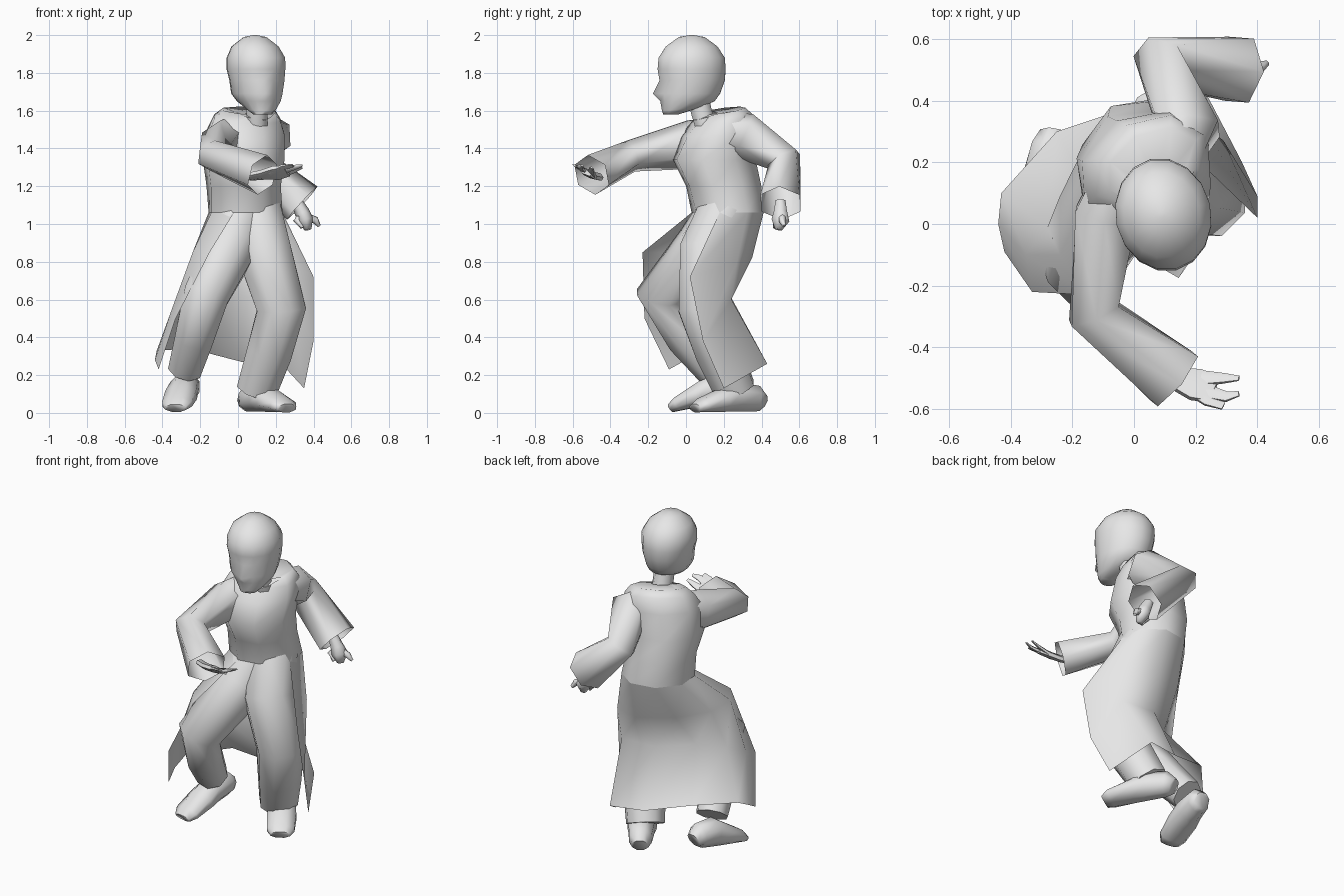
import bpy
import bmesh
import math
from mathutils import Vector

UNIT = 0.01  # the measurements below are in hundredths of a unit

default_cube = bpy.data.objects.get("Cube")
if default_cube:
    bpy.data.objects.remove(default_cube)

grey = bpy.data.materials.new("plain grey")
grey.use_nodes = True
grey.diffuse_color = (0.8, 0.8, 0.8, 1)
grey.node_tree.nodes["Principled BSDF"].inputs["Base Color"].default_value = grey.diffuse_color

parts = []


def loft(name, rings, closed=True, cap_start=False, cap_end=False):
    """Skin a list of point rings (or open rows) into one smooth object."""
    bm = bmesh.new()
    rows = [[bm.verts.new(Vector(point) * UNIT) for point in ring] for ring in rings]
    for lower, upper in zip(rows, rows[1:]):
        count = len(lower)
        for i in range(count if closed else count - 1):
            j = (i + 1) % count
            bm.faces.new((lower[i], lower[j], upper[j], upper[i]))
    if cap_start:
        bm.faces.new(rows[0][::-1])
    if cap_end:
        bm.faces.new(rows[-1])
    bmesh.ops.recalc_face_normals(bm, faces=bm.faces)
    mesh = bpy.data.meshes.new(name)
    bm.to_mesh(mesh)
    bm.free()
    mesh.materials.append(grey)
    part = bpy.data.objects.new(name, mesh)
    bpy.context.collection.objects.link(part)
    parts.append(part)
    return part


def tube(name, path, up=(0, 0, 1), sides=8, cap_start=False, cap_end=False):
    """Sweep an ellipse along a path of (x, y, z, half width, half height)."""
    centres = [Vector(station[:3]) for station in path]
    rings = []
    for i, (centre, station) in enumerate(zip(centres, path)):
        before = centres[max(i - 1, 0)]
        after = centres[min(i + 1, len(centres) - 1)]
        tangent = (after - before).normalized()
        across = tangent.cross(Vector(up)).normalized()
        above = across.cross(tangent)
        width, height = station[3], station[-1]
        ring = []
        for k in range(sides):
            angle = math.tau * (k + 0.5) / sides
            ring.append(centre + across * width * math.cos(angle) + above * height * math.sin(angle))
        rings.append(ring)
    return loft(name, rings, True, cap_start, cap_end)


def level_rings(stations, yaw, sides):
    """Turned ellipses from (x, y, z, half width, half depth, tilt), front point first."""
    turn = math.radians(yaw)
    rings = []
    for x, y, z, width, depth, tilt in stations:
        ring = []
        for k in range(sides):
            angle = math.tau * k / sides - math.pi / 2
            side, back = width * math.cos(angle), depth * math.sin(angle)
            ring.append(Vector((
                x + side * math.cos(turn) - back * math.sin(turn),
                y + side * math.sin(turn) + back * math.cos(turn),
                z + back * tilt)))
        rings.append(ring)
    return rings


# Coat body, twisted so that the right shoulder leads
body_rings = level_rings([
    (4, 22, 106, 21, 19, 0),
    (3, 20, 120, 20, 21, 0),
    (3, 15, 134, 22, 23, 0),
    (4, 17, 148, 23, 19, 0.1),
    (5, 19, 156, 20, 15, 0.2),
    (6, 19, 160, 16, 11, 0.2),
    (10, 10, 157, 6, 7, 0.3),
], 30, 8)
loft("coat_body", body_rings)

# Open coat skirt, hung from the waist: right front edge round the back to the left,
# drawn in behind the knees and flared at the hem
loft("coat_skirt", [
    body_rings[0][:0:-1],
    [(-15, -23, 85), (-24, -10, 85), (-24, 9, 85), (-11, 26, 84),
     (10, 35, 82), (29, 27, 80), (40, 2, 72)],
    [(-33, -22, 50), (-35, -10, 55), (-28, -1, 60), (-14, 10, 62),
     (5, 24, 61), (28, 24, 60), (40, 9, 38)],
    [(-42, -9, 23), (-44, 0, 28), (-43, 10, 33), (-25, 30, 34),
     (2, 39, 27), (23, 43, 26), (35, 20, 13)],
], closed=False)

# Trouser legs
forward = (0, 1, 0)
tube("right_trouser_leg", [
    (2, 21, 107, 15), (-4, 9, 88, 15), (-17, -14, 62, 13),
    (-23, 0, 40, 11), (-28, 14, 23, 9.5)], forward, cap_start=True, cap_end=True)
tube("left_trouser_leg", [
    (9, 21, 107, 15), (14, 11, 85, 15.5), (23, 9, 55, 14),
    (17, 17, 33, 13), (10, 26, 12, 11.5)], forward, cap_start=True, cap_end=True)


def shoe(name, heel, toe, lift):
    """A shoe, tall at the ankle and blunt at the toe."""
    heel, toe = Vector(heel), Vector(toe)
    path = []
    for along, width, height in ((0, 5, 5), (0.1, 7, 7.5), (0.38, 8, 8.5),
                                 (0.6, 9, 6.5), (0.9, 8.5, 4), (1, 6, 2.5)):
        spot = heel.lerp(toe, along)
        path.append((spot.x, spot.y, height + lift * (1 - along), width, height))
    tube(name, path, cap_start=True, cap_end=True)


shoe("right_shoe", (-26, 29), (-33, -8), 7)
shoe("left_shoe", (4, 40), (26, 5), 0)

# Wide sleeves, rooted inside the shoulders and left open at the cuffs
tube("right_sleeve", [
    (-3, 17, 146, 10, 11), (-9, 3, 142, 11.5, 13), (-13, -29, 136, 9.5, 8.5),
    (13, -50, 126, 12, 11)], sides=6)
tube("left_sleeve", [
    (12, 21, 149, 10, 10), (18, 30, 147, 11, 12.5), (9, 52, 134, 10, 9.5),
    (34, 50, 111, 12, 12)], sides=6)

# Hands, the right one held out with its palm tilted
right_hand = {
    "right_palm": [(6, -46, 125, 3, 2), (13, -50, 126, 4, 2), (20, -52, 127, 6.5, 2),
                   (26, -54, 128, 5, 1.5)],
    "right_upper_finger": [(22, -50, 126, 3, 1.5), (29, -50, 128, 2, 1), (34, -50, 130, 1, 0.5)],
    "right_lower_finger": [(22, -54, 128, 3, 1.5), (30, -56, 130, 2, 1), (34, -55, 131, 1, 0.5)],
    "right_thumb": [(17, -53, 127, 2, 1.5), (24, -57, 130, 2.5, 1), (29, -59, 131, 1.5, 0.5)],
}
left_hand = {
    "left_palm": [(31, 50, 112, 3, 3), (34, 50, 106, 4, 4), (36, 50, 102, 5, 4),
                  (37, 49, 97, 2, 2)],
    "left_finger": [(36, 51, 104, 2, 2), (41, 51, 102, 2, 2), (43, 52, 99, 1, 1)],
    "left_thumb": [(33, 49, 105, 2, 2), (31, 48, 102, 2, 2), (34, 47, 98, 1, 1)],
}
for hand, hand_up in ((right_hand, (0, 0.6, 1)), (left_hand, (0, 0, 1))):
    for hand_part, path in hand.items():
        tube(hand_part, path, hand_up, 6, cap_start=True, cap_end=True)

# Neck
tube("neck", [(10, 11, 150, 6), (10, 8, 160, 6), (10, 6, 170, 6)], forward)

# Head: the eye sockets and mouth are pressed in, the nose drawn out
head_rings = level_rings([
    (13, -8, 158, 5, 4, 0),
    (12, -2, 161, 8, 11, 0.1),
    (11, 1, 165, 11.5, 14.5, 0),
    (10, 2, 169, 13.5, 16.5, 0),
    (10, 3, 176, 14.5, 18, 0),
    (9.5, 3, 182, 15.5, 18.5, 0),
    (9.5, 3, 188, 15.5, 18, 0),
    (9, 3, 194, 12.5, 14, 0),
    (9, 3, 199, 6, 7, 0),
    (9, 3, 200, 1, 1, 0),
], 13, 16)
facing = Vector((0.22, -0.97, 0))
for level, column, push in ((2, 0, 0.5), (3, 0, 3.5), (4, 0, -0.5),
                            (4, 1, -2), (4, -1, -2)):
    head_rings[level][column] += facing * push
loft("head", head_rings, cap_start=True, cap_end=True)

# Smooth shading with only the hard folds kept sharp
bpy.ops.object.select_all(action="DESELECT")
for part in parts:
    part.select_set(True)
bpy.context.view_layer.objects.active = parts[0]
bpy.ops.object.shade_smooth_by_angle(angle=math.radians(70))
